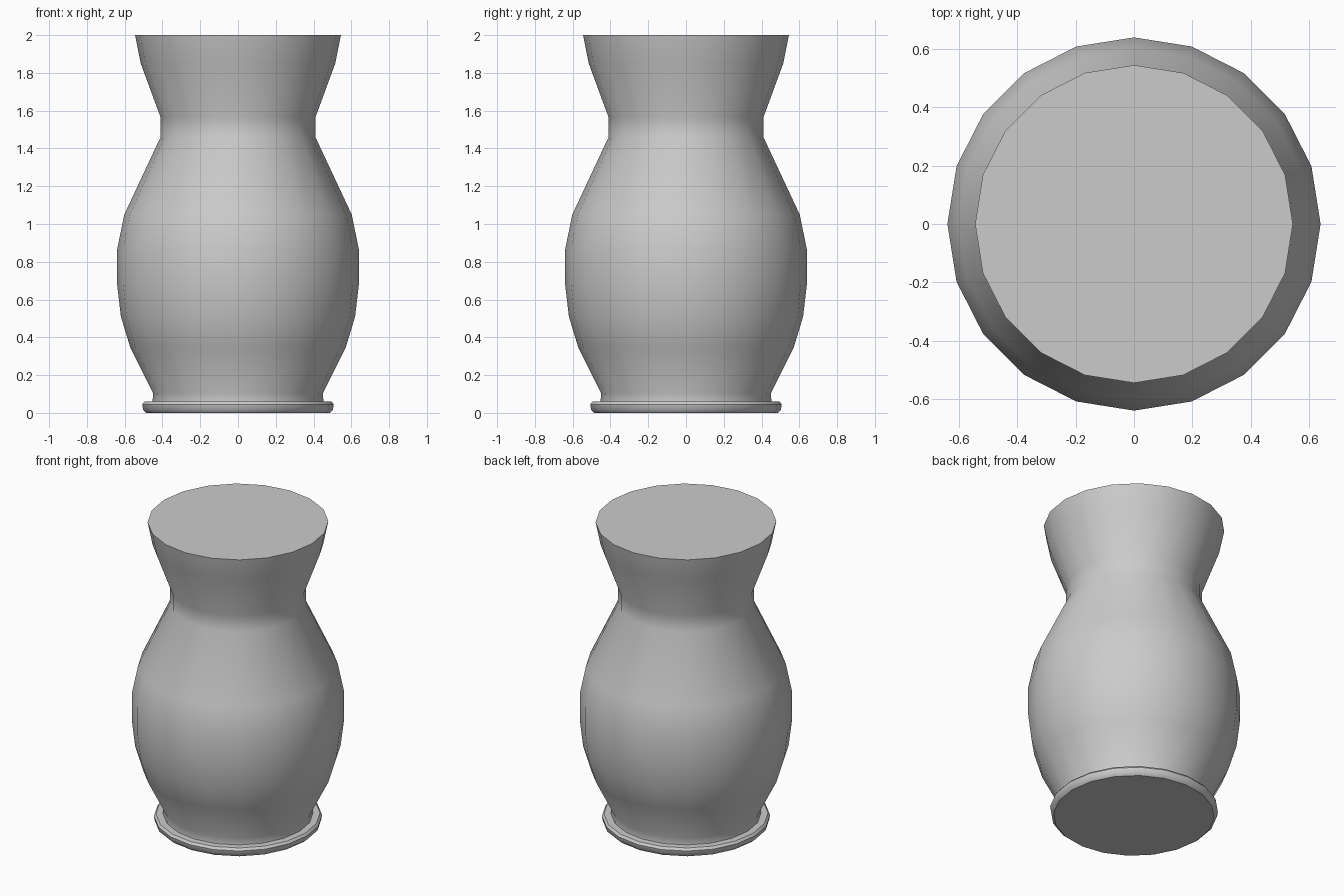
import bpy, bmesh, math

if "Cube" in bpy.data.objects:
    bpy.data.objects.remove(bpy.data.objects["Cube"])

SIDES = 20

def lathe(name, profile):
    """Revolve an (r, z) profile around z and cap both ends."""
    bm = bmesh.new()
    rings = []
    for r, z in profile:
        rings.append([bm.verts.new((r * math.cos(2 * math.pi * i / SIDES),
                                    r * math.sin(2 * math.pi * i / SIDES), z))
                      for i in range(SIDES)])
    for a, b in zip(rings, rings[1:]):
        for i in range(SIDES):
            j = (i + 1) % SIDES
            bm.faces.new((a[i], a[j], b[j], b[i]))
    bm.faces.new(rings[0][::-1])
    bm.faces.new(rings[-1])
    mesh = bpy.data.meshes.new(name)
    bm.to_mesh(mesh)
    bm.free()
    obj = bpy.data.objects.new(name, mesh)
    bpy.context.collection.objects.link(obj)
    bpy.context.view_layer.objects.active = obj
    obj.select_set(True)
    bpy.ops.object.shade_smooth_by_angle(angle=math.radians(40))
    obj.select_set(False)
    return obj

# Whole vase: rounded foot rim, belly, narrow neck, flared closed top
lathe("vase", [
    (0.485, 0.0), (0.502, 0.015), (0.507, 0.045), (0.495, 0.06),
    (0.452, 0.06), (0.45, 0.105),
    (0.57, 0.345), (0.62, 0.51), (0.64, 0.68), (0.64, 0.865),
    (0.602, 1.05), (0.41, 1.46), (0.41, 1.565),
    (0.515, 1.85), (0.545, 2.0),
])
